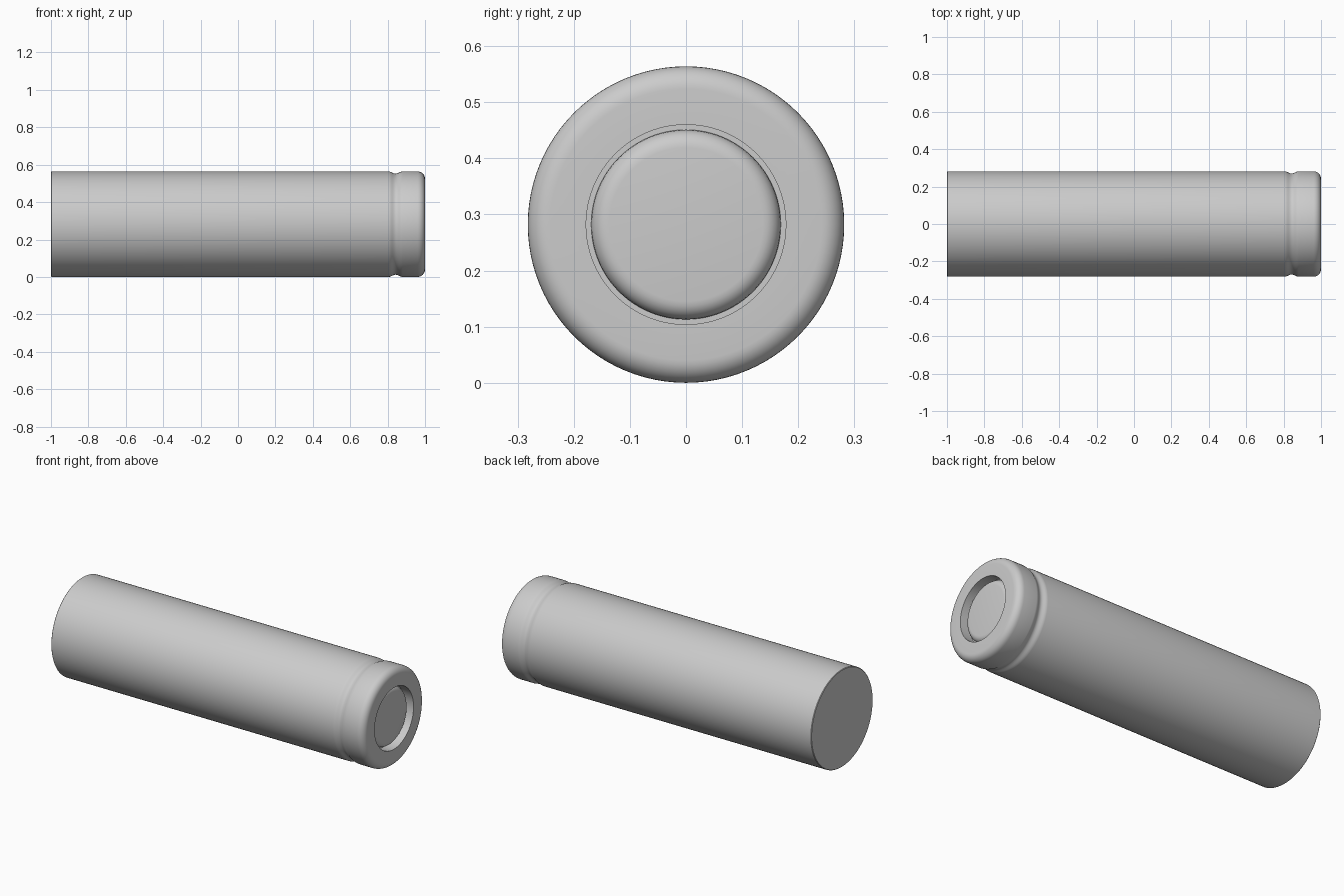
import bpy, bmesh, math

cube = bpy.data.objects.get("Cube")
if cube:
    bpy.data.objects.remove(cube, do_unlink=True)

SEGMENTS = 96
RADIUS = 0.282

metal = bpy.data.materials.new("plain grey")
metal.use_nodes = True
GREY = (0.6, 0.6, 0.6, 1)
metal.diffuse_color = GREY
metal.node_tree.nodes["Principled BSDF"].inputs["Base Color"].default_value = GREY


def arc(cx, cr, size, start, end, steps=6):
    """Points (x, radius) of a rounded corner; angles in degrees from +x."""
    angles = [math.radians(start + (end - start) * i / steps) for i in range(steps + 1)]
    return [(cx + size * math.cos(a), cr + size * math.sin(a)) for a in angles]


def lathe(name, profile):
    """Spin an (x, radius) profile around the x axis at the cell's centre height."""
    bm = bmesh.new()
    verts = [bm.verts.new((x, 0, r)) for x, r in profile]
    edges = [bm.edges.new(pair) for pair in zip(verts, verts[1:])]
    bmesh.ops.spin(bm, geom=verts + edges, cent=(0, 0, 0), axis=(1, 0, 0),
                   angle=math.tau, steps=SEGMENTS, use_duplicate=False)
    bmesh.ops.remove_doubles(bm, verts=bm.verts, dist=0.0001)
    bmesh.ops.recalc_face_normals(bm, faces=bm.faces)
    mesh = bpy.data.meshes.new(name)
    bm.to_mesh(mesh)
    bm.free()
    mesh.materials.append(metal)
    obj = bpy.data.objects.new(name, mesh)
    obj.location.z = RADIUS
    bpy.context.collection.objects.link(obj)
    bpy.ops.object.select_all(action="DESELECT")
    obj.select_set(True)
    bpy.context.view_layer.objects.active = obj
    bpy.ops.object.shade_smooth_by_angle(angle=math.radians(35))
    return obj


# Can: flat base, long wall, crimp groove, rounded shoulder, round opening
groove = [(0.805 + 0.075 * i / 10,
           RADIUS - 0.006 * (1 - math.cos(math.tau * i / 10))) for i in range(11)]
can = [(-1, 0), (-1, RADIUS - 0.003), (-0.997, RADIUS)]
can += groove
can += arc(0.96, RADIUS - 0.04, 0.04, 90, 0, 8)
can += [(1, 0.178), (0.94, 0.178), (0.94, 0)]
lathe("battery_can", can)

# Terminal button: rounded disc sunk inside the opening
button = [(0.935, 0), (0.935, 0.169)]
button += arc(0.945, 0.137, 0.032, 90, 0)
button += [(0.977, 0)]
lathe("terminal_button", button)
